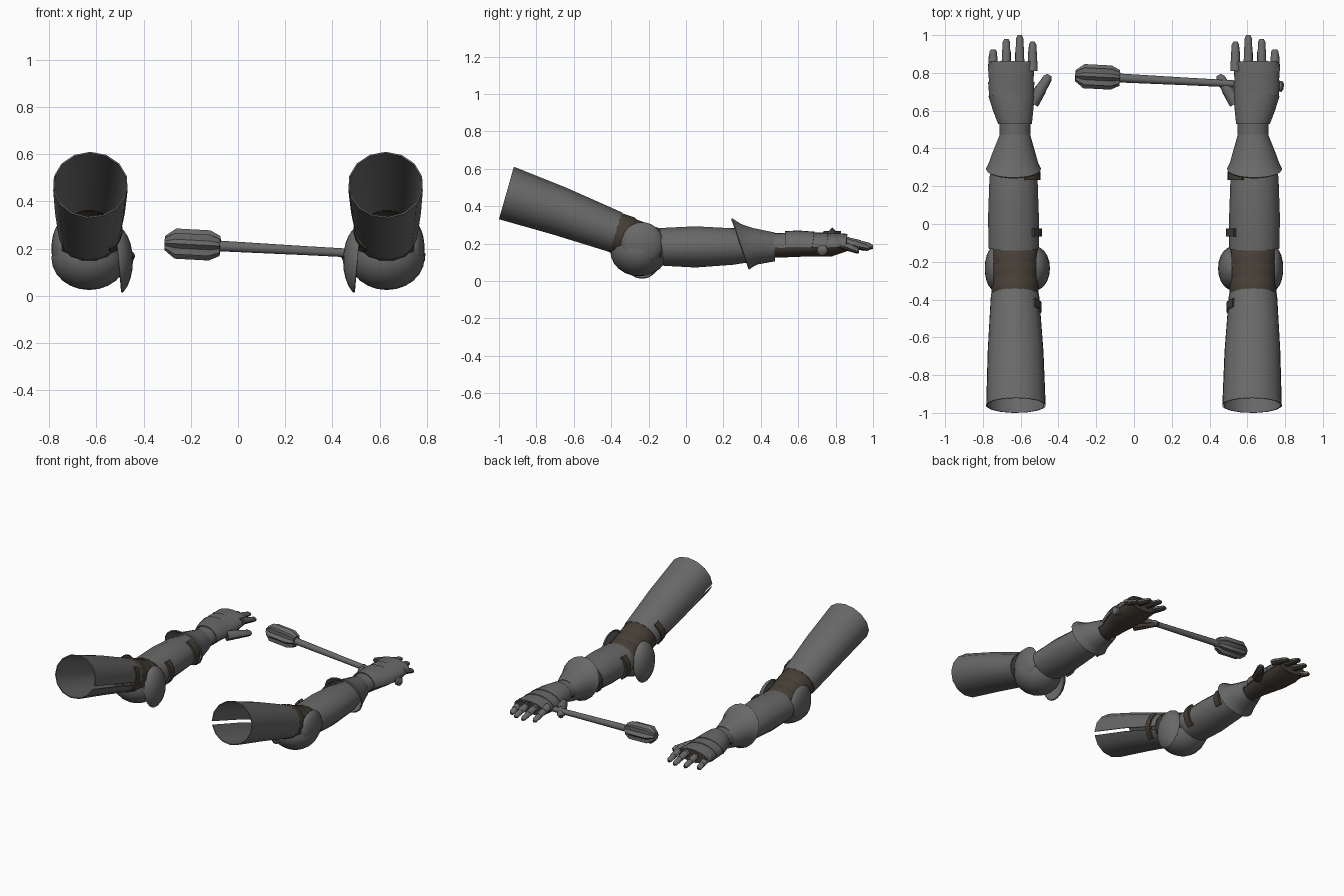
import bpy
import bmesh
from math import pi, sin, cos
from mathutils import Matrix, Vector

cube = bpy.data.objects.get("Cube")
if cube:
    bpy.data.objects.remove(cube)


def material(name, rgb):
    m = bpy.data.materials.new(name)
    m.use_nodes = True
    col = (*rgb, 1.0)
    m.diffuse_color = col
    m.node_tree.nodes["Principled BSDF"].inputs["Base Color"].default_value = col
    return m


STEEL = material("steel_grey", (0.14, 0.14, 0.14))
LEATHER = material("dark_leather", (0.06, 0.048, 0.037))


def make(name, bm, mat, thick):
    """Turn a bmesh into an object, thicken it if asked, and shade it."""
    me = bpy.data.meshes.new(name)
    bm.to_mesh(me)
    me.materials.append(mat)
    ob = bpy.data.objects.new(name, me)
    bpy.context.collection.objects.link(ob)
    if thick:
        mod = ob.modifiers.new("thickness", 'SOLIDIFY')
        mod.thickness = thick
        mod.offset = -1
        bpy.context.view_layer.objects.active = ob
        bpy.ops.object.modifier_apply(modifier=mod.name)
    ob.data.shade_smooth()
    ob.data.set_sharp_from_angle(angle=0.7)
    return ob


def pair(name, bm, mat, thick=0):
    """Make the part for the left arm and its mirror for the right arm."""
    make("left_" + name, bm, mat, thick)
    bmesh.ops.scale(bm, vec=(-1, 1, 1), verts=bm.verts)
    bmesh.ops.reverse_faces(bm, faces=bm.faces)
    make("right_" + name, bm, mat, thick)
    bm.free()


def loft(rings, arc=None, seg=14, cap=False, star=1.0, matrix=None):
    """Skin elliptical rings (x, y, z, rx, rz, tilt) that run along +y."""
    bm = bmesh.new()
    a0, a1 = arc or (0, 2 * pi)
    count = seg + 1 if arc else seg
    rows = []
    for x, y, z, rx, rz, tilt in rings:
        row = []
        for j in range(count):
            a = a0 + (a1 - a0) * j / seg
            f = star if j % 2 else 1.0
            h = rz * f * sin(a)
            row.append(bm.verts.new((x + rx * f * cos(a), y + h * sin(tilt), z + h * cos(tilt))))
        rows.append(row)
    for lo, hi in zip(rows, rows[1:]):
        for j in range(seg):
            k = (j + 1) % count
            bm.faces.new((lo[j], hi[j], hi[k], lo[k]))
    if cap:
        bm.faces.new(rows[0])
        bm.faces.new(rows[-1][::-1])
    if matrix:
        bm.transform(matrix)
    return bm


def dome(centre, radii, plane_co, plane_no):
    """Ellipsoid shell cut open by a plane."""
    bm = bmesh.new()
    bmesh.ops.create_uvsphere(bm, u_segments=20, v_segments=12, radius=1)
    bm.transform(Matrix.Translation(centre) @ Matrix.Diagonal((*radii, 1)))
    bmesh.ops.bisect_plane(bm, geom=bm.verts[:] + bm.edges[:] + bm.faces[:],
                           plane_co=plane_co, plane_no=plane_no, clear_outer=True)
    return bm


# Upper arm: open tube with a narrow slit on the inner side
pair("upper_arm_plate", loft([
    (0.625, -0.96, 0.47, 0.16, 0.146, 0.28),
    (0.627, -0.67, 0.371, 0.15, 0.13, 0.29),
    (0.63, -0.375, 0.26, 0.13, 0.111, 0.32)],
    arc=(pi + 0.35, 3 * pi + 0.17)), STEEL, 0.006)

# Elbow: leather bands, rounded cup and side wings
for i, (y, z, t) in enumerate([(-0.34, 0.245, 0.3), (-0.26, 0.215, 0.2), (-0.18, 0.19, 0.08)]):
    r = 0.113 - 0.004 * i
    pair(f"elbow_band_{i + 1}", loft([
        (0.63, y - 0.05, z + 0.017, 0.116, r - 0.008, t),
        (0.63, y - 0.035, z + 0.012, 0.124, r, t),
        (0.63, y + 0.035, z - 0.012, 0.124, r, t),
        (0.63, y + 0.05, z - 0.017, 0.116, r - 0.008, t)]), LEATHER)
pair("elbow_cup", dome((0.63, -0.25, 0.16), (0.16, 0.155, 0.135),
                       (0.63, -0.25, 0.23), (0, -0.4, 1)), STEEL, 0.006)
pair("elbow_inner_wing", dome((0.52, -0.235, 0.148), (0.075, 0.115, 0.148),
                              (0.505, -0.235, 0.15), (1, 0, -0.1)), STEEL, 0.006)
pair("elbow_outer_wing", dome((0.74, -0.235, 0.2), (0.05, 0.115, 0.115),
                              (0.745, -0.235, 0.2), (-1, 0, 0)), STEEL, 0.006)

# Forearm tube
pair("forearm_plate", loft([
    (0.637, -0.13, 0.182, 0.134, 0.104, -0.1),
    (0.638, 0.05, 0.182, 0.134, 0.113, 0),
    (0.638, 0.25, 0.184, 0.127, 0.1, 0),
    (0.635, 0.42, 0.185, 0.085, 0.075, 0)]), STEEL, 0.006)

# Straps around the inner side
for name, y, z, slope, rx, rz, t, arc in [
        ("upper_strap", -0.44, 0.285, -0.36, 0.146, 0.127, 0.32, (2.45, 4.0)),
        ("elbow_strap", -0.045, 0.182, 0, 0.147, 0.123, 0, (2.4, 3.9)),
        ("wrist_strap", 0.255, 0.184, 0, 0.139, 0.113, 0, (2.05, 3.7))]:
    pair(name, loft([(0.635, y + d, z + slope * d, rx, rz, t) for d in (-0.022, 0.022)],
                    arc=arc, seg=6), LEATHER, 0.02)

# Flared gauntlet cuff
pair("gauntlet_cuff", loft([
    (0.638, 0.292, 0.198, 0.147, 0.147, -0.32),
    (0.638, 0.325, 0.19, 0.13, 0.121, -0.27),
    (0.636, 0.37, 0.186, 0.116, 0.1, -0.15),
    (0.63, 0.475, 0.182, 0.08, 0.078, 0)], seg=18), STEEL, 0.008)

# Leather palm and wrist
pair("glove_palm", loft([
    (0.63, 0.44, 0.185, 0.07, 0.06, 0),
    (0.63, 0.54, 0.185, 0.08, 0.06, 0),
    (0.645, 0.66, 0.185, 0.11, 0.055, 0),
    (0.65, 0.78, 0.185, 0.117, 0.055, 0),
    (0.65, 0.86, 0.2, 0.114, 0.042, 0)], cap=True), LEATHER)

# Overlapping plates on the back of the hand
hand_plates = {
    "wrist_plate": [(0.63, 0.465, 0.185, 0.081, 0.07, 0),
                    (0.63, 0.545, 0.187, 0.082, 0.07, 0.1)],
    "hand_plate": [(0.63, 0.53, 0.188, 0.09, 0.078, 0),
                   (0.64, 0.6, 0.188, 0.107, 0.082, 0),
                   (0.648, 0.675, 0.188, 0.123, 0.076, 0.15)],
    "middle_plate": [(0.648, 0.66, 0.188, 0.118, 0.07, 0),
                     (0.65, 0.75, 0.188, 0.123, 0.071, 0.15)],
    "knuckle_plate": [(0.65, 0.735, 0.188, 0.118, 0.064, 0),
                      (0.65, 0.81, 0.192, 0.121, 0.064, 0),
                      (0.65, 0.855, 0.2, 0.12, 0.052, 0.15)],
}
for name, rings in hand_plates.items():
    pair(name, loft(rings, arc=(-0.15, pi + 0.15)), STEEL, 0.007)


def digit(name, x, y0, z0, y1, z1, r0, r1, joints, matrix=None):
    """Leather finger with stepped steel plates over its back."""
    def ring(t, extra=0.0, scale=1.0):
        r = (r0 + (r1 - r0) * t + extra) * scale
        return (x, y0 + (y1 - y0) * t, z0 + (z1 - z0) * t, r, r, 0)

    pair(name + "_glove", loft([ring(0), ring(0.5), ring(0.92), ring(1, 0, 0.55)],
                               seg=8, cap=True, matrix=matrix), LEATHER)
    for i in range(joints):
        a, b = i / joints, (i + 1) / joints
        rings = [ring(a, 0.003), ring(b - 0.08, 0.005), ring(b, 0.005)]
        if i == joints - 1:
            rings = [ring(a, 0.003), ring(0.9, 0.004), ring(1, 0.003, 0.6)]
        pair(f"{name}_plate_{i + 1}", loft(rings, arc=(-0.1, pi + 0.1), seg=6,
                                           matrix=matrix), STEEL, 0.004)


# Fingers and thumb
for name, x, tip, z in [("index_finger", 0.537, 0.965, 0.215), ("middle_finger", 0.605, 1.0, 0.222),
                        ("ring_finger", 0.676, 0.98, 0.215), ("little_finger", 0.746, 0.925, 0.2)]:
    digit(name, x, 0.81, z, tip, z - 0.042, 0.024, 0.015, 3)
digit("thumb", 0, 0, 0, 0.175, -0.01, 0.034, 0.019, 2,
      Matrix.Translation((0.54, 0.64, 0.175)) @ Matrix.Rotation(0.56, 4, 'Z'))

# Mace held in the left hand
start, end = Vector((-0.31, 0.785, 0.224)), Vector((0.78, 0.729, 0.165))
aim = Matrix.Translation(start) @ (end - start).to_track_quat('Y', 'Z').to_matrix().to_4x4()


def lathe(name, profile, seg, star=1.0):
    bm = loft([(0, y, 0, r, r, 0) for y, r in profile], seg=seg, cap=True, star=star, matrix=aim)
    make(name, bm, STEEL, 0)
    bm.free()


lathe("mace_head", [(0, 0.03), (0.045, 0.064), (0.19, 0.064), (0.235, 0.042)], 16, 0.76)
lathe("mace_handle", [(0.2, 0.024), (0.6, 0.02), (1.07, 0.018)], 10)
lathe("mace_pommel", [(1.065, 0.018), (1.075, 0.029), (1.095, 0.029), (1.105, 0.016)], 10)
